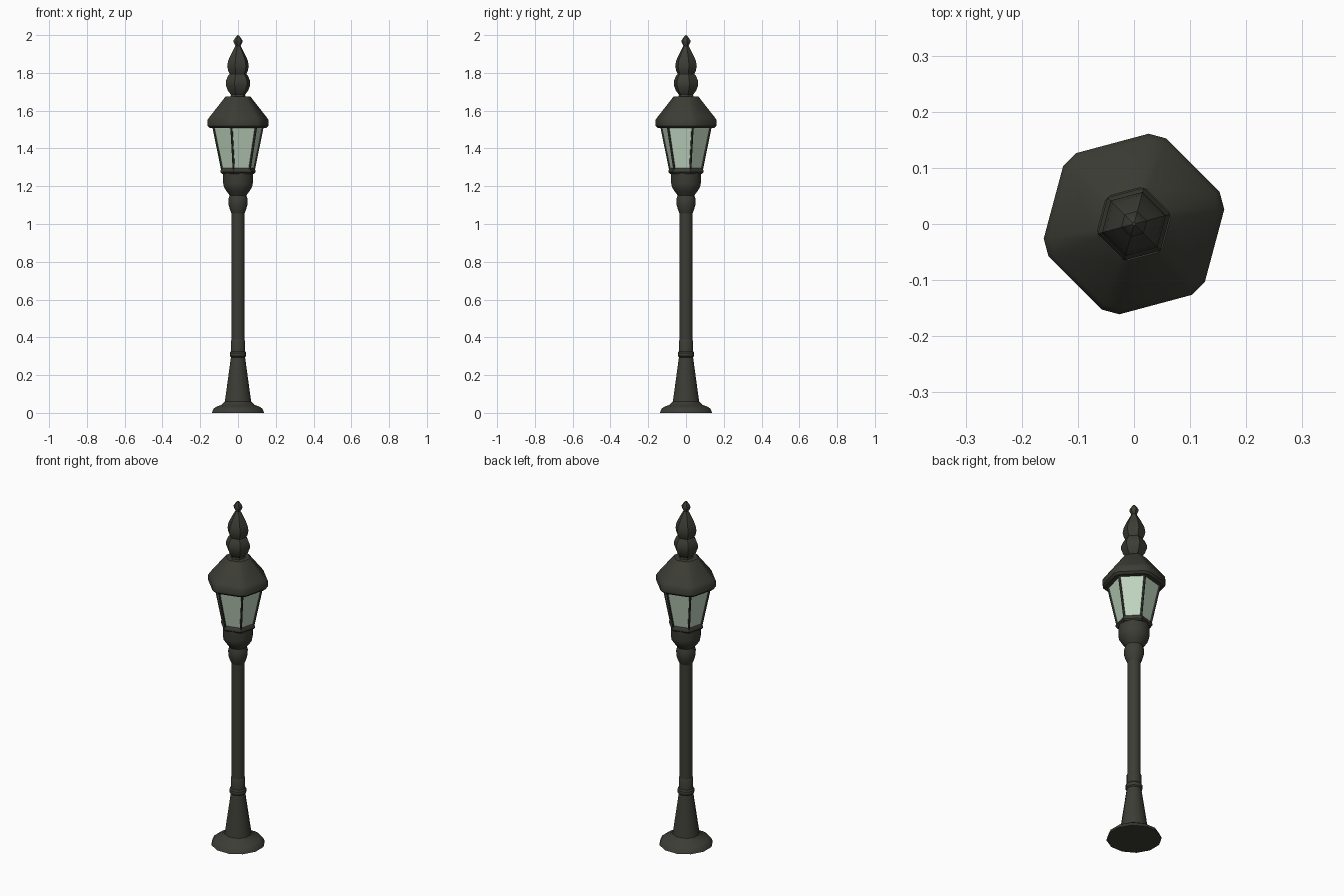
import bpy, bmesh, math
from mathutils import Vector

if "Cube" in bpy.data.objects:
    bpy.data.objects.remove(bpy.data.objects["Cube"])


def material(name, rgb):
    m = bpy.data.materials.new(name)
    m.diffuse_color = (*rgb, 1)
    m.use_nodes = True
    m.node_tree.nodes["Principled BSDF"].inputs["Base Color"].default_value = m.diffuse_color
    return m


IRON = material("dark iron", (0.046, 0.046, 0.036))
GLASS = material("pale green glass", (0.52, 0.66, 0.52))

HEX = [math.radians(15 + 60 * i) for i in range(6)]
CUT_HEX = [math.radians(15 + 60 * i + d) for i in range(6) for d in (-5.8, 5.8)]
ROUND = [math.radians(15 + 30 * i) for i in range(12)]


def finish(name, bm, mat, angle=35):
    bmesh.ops.recalc_face_normals(bm, faces=bm.faces[:])
    me = bpy.data.meshes.new(name)
    bm.to_mesh(me)
    bm.free()
    me.materials.append(mat)
    ob = bpy.data.objects.new(name, me)
    bpy.context.collection.objects.link(ob)
    bpy.ops.object.select_all(action='DESELECT')
    ob.select_set(True)
    bpy.context.view_layer.objects.active = ob
    bpy.ops.object.shade_smooth_by_angle(angle=math.radians(angle))
    return ob


def turned(name, angles, profile, mat=IRON):
    """Stack rings of (radius, z) around the z axis and cap both ends."""
    bm = bmesh.new()
    rings = [[bm.verts.new((r * math.cos(a), r * math.sin(a), z)) for a in angles]
             for r, z in profile]
    n = len(angles)
    for lo, hi in zip(rings, rings[1:]):
        for i in range(n):
            j = (i + 1) % n
            bm.faces.new((lo[i], lo[j], hi[j], hi[i]))
    bm.faces.new(rings[0][::-1])
    bm.faces.new(rings[-1])
    return finish(name, bm, mat)


# Foot and flared lower column
turned("base", ROUND, [(0.144, 0), (0.133, 0.023), (0.118, 0.033), (0.092, 0.042),
                       (0.077, 0.055), (0.072, 0.06), (0.038, 0.30)])
# Collar above the flare
turned("lower_collar", ROUND, [(0.038, 0.293), (0.045, 0.30), (0.045, 0.318),
                               (0.039, 0.326), (0.039, 0.38), (0.035, 0.388)])
# Main pole
turned("pole", ROUND, [(0.035, 0.37), (0.035, 1.08)])
# Bulb and cup carrying the lantern
turned("lantern_cup", ROUND, [(0.035, 1.055), (0.044, 1.075), (0.051, 1.10),
                              (0.053, 1.13), (0.046, 1.152), (0.062, 1.172),
                              (0.077, 1.195), (0.081, 1.215), (0.081, 1.275)])
# Lower rim of the lantern
turned("lantern_rim", HEX, [(0.088, 1.266), (0.096, 1.274), (0.096, 1.284),
                            (0.087, 1.297)])
# Six tapered glass panes
turned("glass", HEX, [(0.086, 1.29), (0.135, 1.52)], GLASS)

# Corner bars
bm = bmesh.new()
for a in HEX:
    d = Vector((math.cos(a), math.sin(a), 0))
    start = d * 0.087 + Vector((0, 0, 1.288))
    end = d * 0.136 + Vector((0, 0, 1.52))
    axis = end - start
    new = bmesh.ops.create_cone(bm, cap_ends=True, segments=6, radius1=0.006,
                                radius2=0.006, depth=axis.length)["verts"]
    bmesh.ops.rotate(bm, verts=new, matrix=axis.to_track_quat('Z', 'Y').to_matrix())
    bmesh.ops.translate(bm, verts=new, vec=(start + end) / 2)
finish("corner_bars", bm, IRON)

# Hexagonal roof with clipped corners
turned("roof", CUT_HEX, [(0.152, 1.508), (0.163, 1.519), (0.163, 1.552),
                         (0.153, 1.566), (0.072, 1.668), (0.066, 1.674)])
# Finial
turned("finial", HEX, [(0.042, 1.665), (0.039, 1.685), (0.055, 1.705), (0.067, 1.735),
                       (0.067, 1.755), (0.057, 1.78), (0.046, 1.795), (0.054, 1.812),
                       (0.059, 1.835), (0.054, 1.865), (0.035, 1.905), (0.014, 1.943),
                       (0.024, 1.963), (0.024, 1.973), (0.012, 1.99), (0.003, 2.0)])
